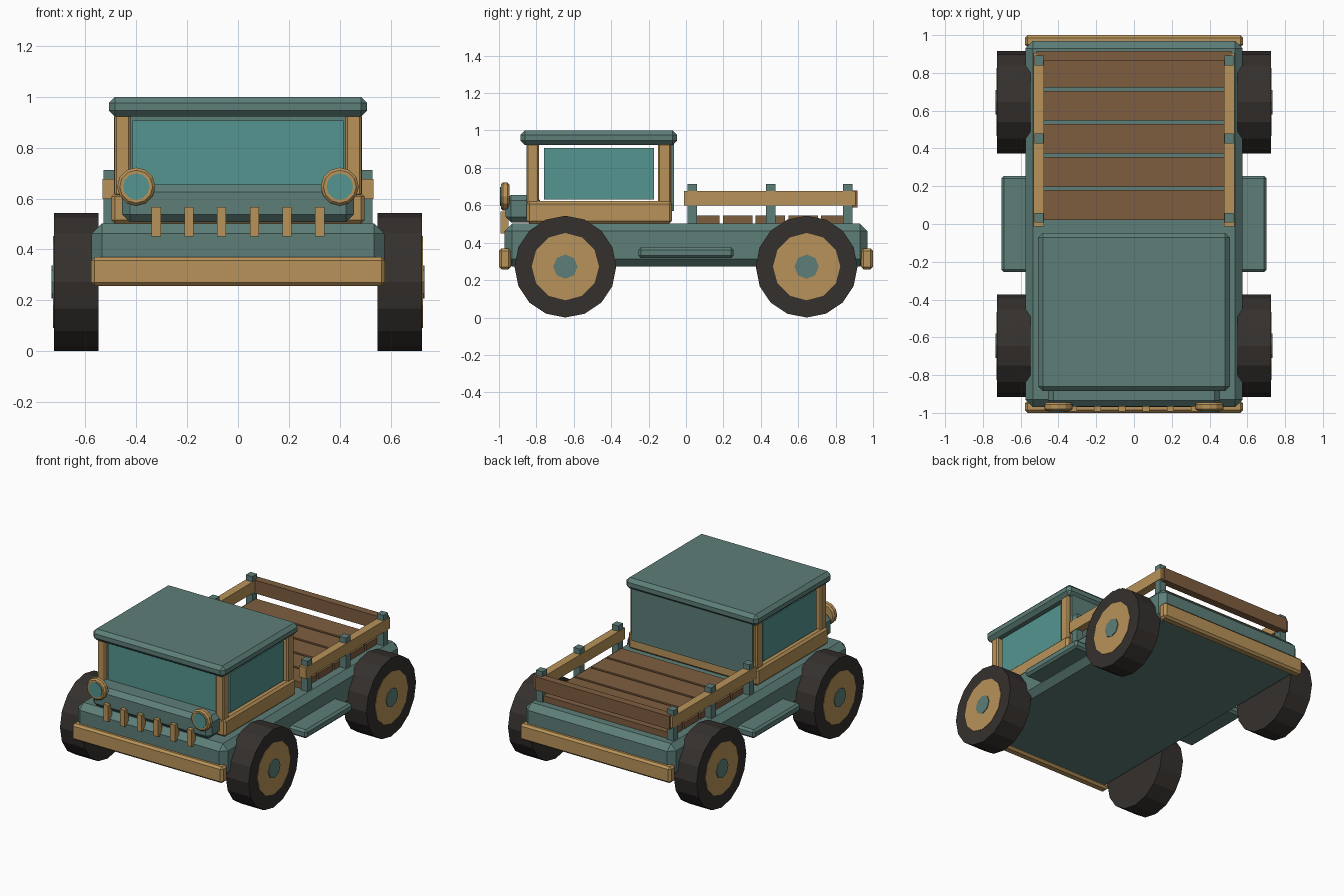
import bpy, bmesh
from math import pi
from mathutils import Matrix

if "Cube" in bpy.data.objects:
    bpy.data.objects.remove(bpy.data.objects["Cube"])


def material(name, rgb):
    m = bpy.data.materials.new(name)
    m.diffuse_color = (*rgb, 1)
    m.use_nodes = True
    m.node_tree.nodes["Principled BSDF"].inputs["Base Color"].default_value = m.diffuse_color
    return m


TEAL = material("teal_paint", (0.11, 0.21, 0.19))
GLASS = material("glass", (0.09, 0.30, 0.28))
GOLD = material("light_wood", (0.48, 0.29, 0.10))
BROWN = material("dark_wood", (0.21, 0.11, 0.05))
TYRE = material("tyre", (0.035, 0.03, 0.027))


def finish(name, bm, mat):
    bmesh.ops.recalc_face_normals(bm, faces=bm.faces)
    me = bpy.data.meshes.new(name)
    bm.to_mesh(me)
    bm.free()
    me.materials.append(mat)
    ob = bpy.data.objects.new(name, me)
    bpy.context.collection.objects.link(ob)


def box(name, x, y, z, mat, bevel=0.0):
    """Box from (min, max) ranges with chamfered edges."""
    bm = bmesh.new()
    bmesh.ops.create_cube(bm, size=1)
    for v in bm.verts:
        v.co = [(a + b) / 2 + c * (b - a) for c, (a, b) in zip(v.co, (x, y, z))]
    if bevel:
        bmesh.ops.bevel(bm, geom=bm.edges[:], offset=bevel, segments=1,
                        affect='EDGES', profile=0.5)
    finish(name, bm, mat)


def pair(name, x, y, z, mat, bevel=0.0):
    """The same box on the right and the left."""
    box(name + "_right", x, y, z, mat, bevel)
    box(name + "_left", (-x[1], -x[0]), y, z, mat, bevel)


def disc(name, centre, radius, depth, sides, axis, mat, bevel=0.0):
    bm = bmesh.new()
    bmesh.ops.create_cone(bm, cap_ends=True, segments=sides, radius1=radius,
                          radius2=radius, depth=depth)
    if bevel:
        rims = [e for e in bm.edges if abs(e.verts[0].co.z - e.verts[1].co.z) < 1e-5]
        bmesh.ops.bevel(bm, geom=rims, offset=bevel, segments=1, affect='EDGES')
    turn = Matrix.Rotation(pi / 2, 4, 'Y' if axis == 'X' else 'X')
    bmesh.ops.transform(bm, matrix=Matrix.Translation(centre) @ turn, verts=bm.verts)
    finish(name, bm, mat)


# Chassis, bumpers and running boards
box("chassis", (-0.575, 0.575), (-0.97, 0.97), (0.272, 0.502), TEAL, 0.04)
box("front_bumper", (-0.578, 0.578), (-1.0, -0.935), (0.257, 0.37), GOLD, 0.014)
box("rear_bumper", (-0.578, 0.578), (0.935, 1.0), (0.257, 0.37), GOLD, 0.014)
pair("running_board", (0.55, 0.702), (-0.255, 0.255), (0.317, 0.376), TEAL, 0.014)

# Wheels
for s, side in ((1, "right"), (-1, "left")):
    for y, end in ((-0.645, "front"), (0.645, "rear")):
        tag = f"{end}_{side}"
        disc("tyre_" + tag, (s * 0.636, y, 0.272), 0.272, 0.176, 16, 'X', TYRE)
        disc("wheel_disc_" + tag, (s * 0.697, y, 0.272), 0.18, 0.06, 12, 'X', GOLD)
        disc("hub_cap_" + tag, (s * 0.702, y, 0.272), 0.065, 0.06, 8, 'X', TEAL)

# Cab base, hood, roof and back wall
box("cab_base", (-0.498, 0.498), (-0.852, -0.075), (0.502, 0.622), GOLD, 0.014)
box("hood", (-0.455, 0.455), (-0.965, -0.78), (0.508, 0.656), TEAL, 0.03)
box("roof", (-0.507, 0.507), (-0.885, -0.048), (0.922, 1.0), TEAL, 0.024)
box("cab_back_wall", (-0.465, 0.465), (-0.088, -0.065), (0.57, 0.93), TEAL)

# Pillars and windows
pair("front_pillar", (0.422, 0.485), (-0.852, -0.787), (0.61, 0.93), GOLD, 0.008)
pair("rear_pillar", (0.422, 0.487), (-0.15, -0.08), (0.61, 0.93), GOLD, 0.008)
box("windshield", (-0.414, 0.414), (-0.835, -0.815), (0.63, 0.907), GLASS)
pair("side_window", (0.45, 0.47), (-0.76, -0.172), (0.632, 0.907), GLASS)

# Headlights and grille
for s, side in ((1, "right"), (-1, "left")):
    disc("headlight_rim_" + side, (s * 0.4, -0.967, 0.647), 0.075, 0.044, 12, 'Y', GOLD, 0.01)
    disc("headlight_lens_" + side, (s * 0.4, -0.972, 0.647), 0.052, 0.044, 12, 'Y', GLASS)
for i in range(6):
    x = -0.321 + i * 0.1284
    box(f"grille_bar_{i + 1}", (x - 0.018, x + 0.018), (-0.992, -0.95), (0.45, 0.566), GOLD)

# Bed planks
for i in range(5):
    y = 0.022 + i * 0.175
    box(f"bed_plank_{i + 1}", (-0.48, 0.48), (y, y + 0.158), (0.495, 0.545), BROWN)

# Stake posts, side rails and tail board
for i, y in enumerate((0.033, 0.453, 0.865)):
    pair(f"stake_post_{i + 1}", (0.478, 0.528), (y - 0.026, y + 0.026), (0.49, 0.713), TEAL)
pair("side_rail", (0.476, 0.532), (-0.012, 0.905), (0.598, 0.676), GOLD)
box("tail_board", (-0.515, 0.515), (0.865, 0.917), (0.588, 0.68), BROWN)
